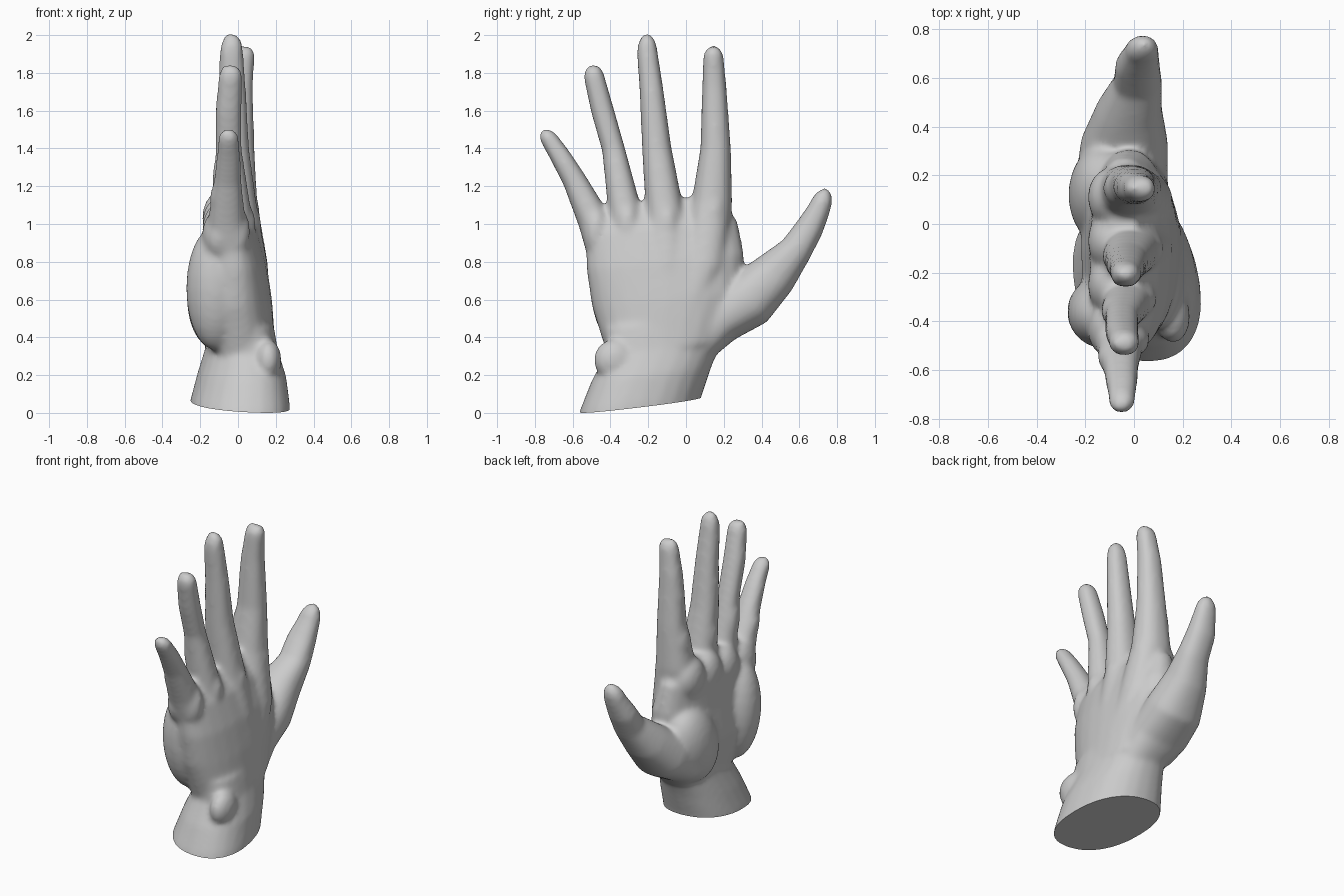
import bpy, bmesh, math
from mathutils import Vector, Matrix

cube = bpy.data.objects.get("Cube")
if cube:
    bpy.data.objects.remove(cube, do_unlink=True)

SIDES = 24
bm = bmesh.new()


def loft(points, tip=None, side=None):
    """Tube through (x, y, z, half_width, half_depth), with an optional rounded tip."""
    secs = [(Vector(p[:3]), p[3], p[4]) for p in points]
    if tip:
        base, w, d = secs[-1]
        reach = Vector(tip) - base
        for deg in (25, 45, 65, 82):
            a = math.radians(deg)
            secs.append((base + reach * math.sin(a), w * math.cos(a), d * math.cos(a)))
    rings = []
    for i, (c, w, d) in enumerate(secs):
        along = secs[min(i + 1, len(secs) - 1)][0] - secs[max(i - 1, 0)][0]
        v = Vector(side or (0, along.z, -along.y)).normalized()
        ring = []
        for k in range(SIDES):
            a = math.tau * k / SIDES
            ca, sa = math.cos(a), math.sin(a)
            # slightly squared ellipse
            p = c + v * (w * math.copysign(abs(ca) ** 0.88, ca))
            p.x += d * math.copysign(abs(sa) ** 0.88, sa)
            ring.append(bm.verts.new(p))
        rings.append(ring)
    faces = [bm.faces.new(rings[0]), bm.faces.new(rings[-1][::-1])]
    for a, b in zip(rings, rings[1:]):
        for k in range(SIDES):
            n = (k + 1) % SIDES
            faces.append(bm.faces.new((a[k], b[k], b[n], a[n])))
    bmesh.ops.recalc_face_normals(bm, faces=faces)


def pad(center, radii, lean=0.0):
    """Soft ellipsoid of flesh, leaning in the side plane."""
    m = (Matrix.Translation(center) @ Matrix.Rotation(lean, 4, 'X')
         @ Matrix.Diagonal((*radii, 1)))
    bmesh.ops.create_uvsphere(bm, u_segments=24, v_segments=14, radius=1, matrix=m)


def finger(knuckle, root, middle_joint, end_joint, nail, tip):
    """Finger with its hand bone; each joint is (x, y, z, half_width)."""
    joints = (knuckle, root, middle_joint, end_joint, nail)
    hand_bone = (.06, .45 * knuckle[1] - .06, .45, .065, .125)
    loft([hand_bone] + [(*j, j[3] * 1.14) for j in joints], tip)
    # fleshy palm-side cushion on each of the three finger bones
    for a, b in zip(joints[1:], (middle_joint, end_joint, tip)):
        start, axis = Vector(a[:3]), Vector(b[:3]) - Vector(a[:3])
        c = start + axis * .5
        s = a[3] * .88
        pad((c.x - .4 * s, c.y, c.z), (s * .82, s * .85, axis.length * .52),
            -math.atan2(axis.y, axis.z))
    # knuckle on the back of the hand
    pad((knuckle[0] + .012, root[1] + .01, root[2] - .06), (.083, .07, .14))


# Forearm stump, turned slightly at the wrist
loft([(.01, -.28, -.12, .33, .265),
      (.01, -.24, .05, .325, .26),
      (.02, -.185, .20, .32, .23),
      (.02, -.12, .34, .31, .185),
      (.01, -.10, .48, .34, .17)], side=(-.13, 1, .1))

# Palm body
loft([(.02, -.12, .34, .30, .18),
      (-.02, -.10, .60, .40, .20),
      (-.02, -.11, .80, .42, .17),
      (-.04, -.13, .98, .405, .14),
      (-.045, -.16, 1.12, .31, .06)], side=(0, 1, .1))

# Little, ring, middle and index fingers
finger((-.03, -.42, .80, .09), (-.06, -.487, 1.02, .087), (-.055, -.59, 1.23, .064),
       (-.05, -.66, 1.35, .056), (-.05, -.718, 1.44, .048), (-.045, -.762, 1.498))
finger((.0, -.27, .80, .10), (-.03, -.32, 1.05, .09), (-.05, -.385, 1.40, .061),
       (-.05, -.442, 1.60, .061), (-.04, -.487, 1.78, .055), (-.035, -.498, 1.844))
finger((.03, -.10, .80, .11), (-.01, -.11, 1.05, .102), (-.03, -.155, 1.40, .078),
       (-.03, -.182, 1.70, .064), (-.035, -.205, 1.91, .055), (-.03, -.207, 2.009))
finger((.02, .10, .80, .12), (-.02, .138, 1.12, .107), (-.005, .157, 1.40, .081),
       (.005, .15, 1.72, .065), (.025, .145, 1.88, .055), (.04, .145, 1.944))

# Thumb, rooted in the wrist
loft([(.02, .02, .32, .10, .13), (-.05, .17, .49, .135, .19),
      (-.04, .33, .60, .155, .18), (-.02, .47, .735, .125, .135),
      (.015, .58, .86, .088, .10), (.015, .655, .98, .075, .092),
      (.03, .705, 1.08, .06, .072)], (.04, .747, 1.19))

# Ball of the thumb, heel of the hand, and pads below the fingers
pad((-.12, .12, .60), (.15, .20, .27), -.35)
pad((-.12, -.36, .66), (.155, .15, .33), .08)
for i in range(4):
    pad((-.10, -.43 + .18 * i, .94 + .03 * i), (.09, .12, .14))

# Wrist bone
pad((.16, -.38, .28), (.07, .11, .11))

mesh = bpy.data.meshes.new("hand")
bm.to_mesh(mesh)
bm.free()
hand = bpy.data.objects.new("hand", mesh)
bpy.context.collection.objects.link(hand)
bpy.ops.object.select_all(action='DESELECT')
bpy.context.view_layer.objects.active = hand
hand.select_set(True)

# Merge everything into one skin and soften the joins
skin = hand.modifiers.new("skin", 'REMESH')
skin.mode = 'VOXEL'
skin.voxel_size = 0.014
soft = hand.modifiers.new("soften", 'SMOOTH')
soft.factor = 0.5
soft.iterations = 16
for name in ("skin", "soften"):
    bpy.ops.object.modifier_apply(modifier=name)

# Slanted flat cut through the forearm
bm = bmesh.new()
bm.from_mesh(hand.data)
cut = bmesh.ops.bisect_plane(bm, geom=bm.verts[:] + bm.edges[:] + bm.faces[:],
                             plane_co=(0, -.24, .043), plane_no=(.05, -.115, 1),
                             clear_inner=True)
edges = [e for e in cut["geom_cut"] if isinstance(e, bmesh.types.BMEdge)]
bmesh.ops.holes_fill(bm, edges=edges, sides=0)
bmesh.ops.recalc_face_normals(bm, faces=bm.faces[:])
bm.to_mesh(hand.data)
bm.free()

# Plain grey material
grey = bpy.data.materials.new("light grey")
grey.use_nodes = True
colour = (.6, .6, .6, 1)
grey.diffuse_color = colour
grey.node_tree.nodes["Principled BSDF"].inputs["Base Color"].default_value = colour
hand.data.materials.clear()
hand.data.materials.append(grey)
bpy.ops.object.shade_smooth_by_angle(angle=math.radians(40))
